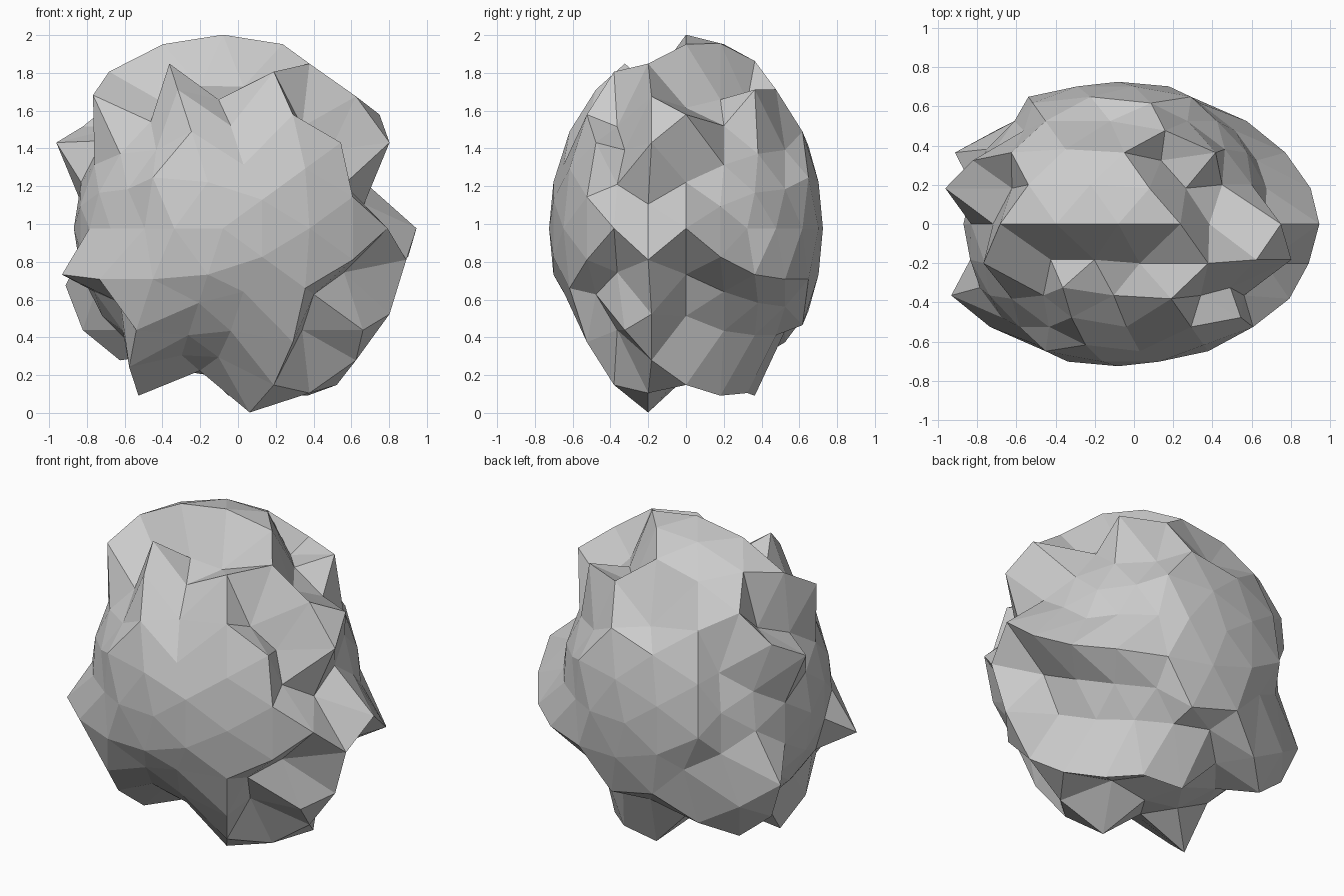
import bpy
import bmesh
from math import atan2, pi
from mathutils import Matrix

cube = bpy.data.objects.get("Cube")
if cube:
    bpy.data.objects.remove(cube)

# Proportions of the boulder: a faceted ellipsoid whose poles face front and back
RADIUS = 1.025
HALF_DEPTH = 0.725
CENTRE_X, CENTRE_Z = -0.08, 0.977
DENT = 0.77

# Chipping pattern of each ring of corners from the front pole to the back pole,
# counter-clockwise from +x: '#' stands proud, '.' is chipped inwards
RINGS = [
    "#",
    "#####",
    "##.##.#..#",
    "###.#...##..#.#",
    "#...#.#....#.#..#.#.",
    ".###...#.....#.#####",
    "#.#.####.........#..",
    "....###.#.......#..#",
    "...#.####..###.##..#",
    "...#.#...##...#",
    ".#####.###",
    "#####",
    "#",
]


def turn_from_x(vert):
    """Angle around the y axis, with a small margin so +x always comes first."""
    return (atan2(vert.co.z, vert.co.x) + 0.01) % (2 * pi)


# Boulder surface: a geodesic ball with its poles on the y axis
bm = bmesh.new()
bmesh.ops.create_icosphere(bm, subdivisions=3, radius=1,
                           matrix=Matrix.Rotation(-pi / 2, 4, "X"))

# Chip the marked corners towards the y axis
front_to_back = sorted(bm.verts, key=lambda v: v.co.y)
start = 0
for pattern in RINGS:
    ring = front_to_back[start:start + len(pattern)]
    start += len(pattern)
    for vert, mark in zip(sorted(ring, key=turn_from_x), pattern):
        if mark == ".":
            vert.co.x *= DENT
            vert.co.z *= DENT

# Size and place it
bmesh.ops.scale(bm, vec=(RADIUS, HALF_DEPTH, RADIUS), verts=bm.verts)
bmesh.ops.translate(bm, vec=(CENTRE_X, 0, CENTRE_Z), verts=bm.verts)
bmesh.ops.recalc_face_normals(bm, faces=bm.faces[:])

mesh = bpy.data.meshes.new("boulder")
bm.to_mesh(mesh)
bm.free()
boulder = bpy.data.objects.new("boulder", mesh)
bpy.context.collection.objects.link(boulder)

# Plain stone colour
stone = bpy.data.materials.new("stone grey")
stone.use_nodes = True
colour = (0.6, 0.6, 0.6, 1)
stone.diffuse_color = colour
shader = next(n for n in stone.node_tree.nodes if n.type == "BSDF_PRINCIPLED")
shader.inputs["Base Color"].default_value = colour
mesh.materials.append(stone)
